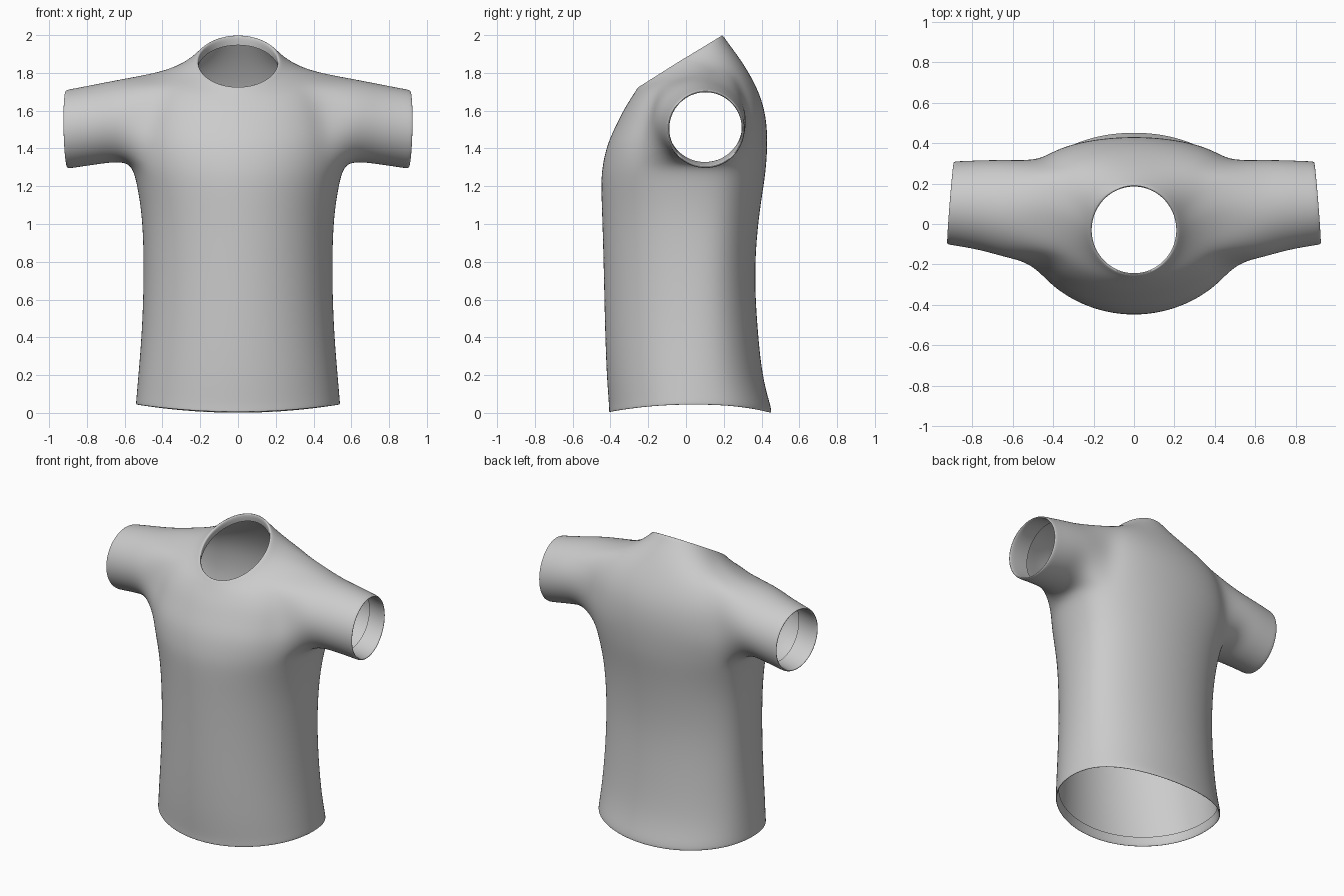
import bpy, bmesh
from math import sin, cos, pi, radians

if "Cube" in bpy.data.objects:
    bpy.data.objects.remove(bpy.data.objects["Cube"])

N = 24          # columns round the body
bm = bmesh.new()


def body_ring(level, q, p, grow=0, lift=0):
    """Ring from half width, side, front and back points; grow/lift offset it."""
    a, yc, zs, yf, zf, yb, zb = level
    ring = []
    for i in range(N):
        s = sin(2 * pi * i / N)
        ye, ze, k = (yb + grow, zb, q - .12 * (q < 1)) if s >= 0 else (yf - grow, zf, q)
        ring.append(bm.verts.new(((a + grow) * cos(2 * pi * i / N),
                                  yc + (ye - yc) * abs(s) ** k,
                                  zs + (ze - zs) * abs(s) ** p + lift)))
    return ring


# Trunk from hem to armpit: height, half width, front y, back y
TRUNK = [
    (.042, .547, -.414, .457),
    (.20, .533, -.424, .408),
    (.45, .512, -.434, .380),
    (.75, .503, -.440, .363),
    (1.03, .510, -.448, .386),
    (1.21, .540, -.455, .415),
    (1.305, .565, -.448, .427),
]
rings = []
for n, (z, a, yf, yb) in enumerate(TRUNK):
    dip = .041 * max(0, 1 - (z - .042) / .3)
    level = (a, .04 + .023 * z, z, yf, z - dip, yb, z - dip * 1.1)
    q = .95 - .25 * max(0, z - .9)
    if n == 0:      # hem fold
        rings.append(body_ring(level, q, 2, -.022, .06))
        rings.append(body_ring(level, q, 2, -.012, .003))
    rings.append(body_ring(level, q, 2))
    if n == 0:
        rings.append(body_ring(level, q, 2, -.003, .033))
H0 = len(rings) - 1     # armpit row
H4 = H0 + 4             # shoulder row

# Chest and shoulders: half width, side y z, front y z, back y z
CHEST = [
    (.550, .08, 1.42, -.422, 1.42, .434, 1.43),
    (.535, .09, 1.54, -.375, 1.52, .428, 1.55),
    (.510, .10, 1.67, -.335, 1.60, .403, 1.66),
    (.440, .09, 1.805, -.300, 1.655, .353, 1.77),
    (.320, .04, 1.833, -.278, 1.690, .285, 1.88),
    (.250, -.01, 1.855, -.266, 1.708, .220, 1.965),
    (.218, -.03, 1.872, -.252, 1.730, .194, 2.008),
]
for n, level in enumerate(CHEST):
    rings.append(body_ring(level, min(1, .70 + .09 * max(0, n - 2)), 1))
for grow, lift in ((-.009, -.018), (-.002, -.06)):      # neck fold
    rings.append(body_ring(CHEST[-1], 1, 1, grow, lift))

# Join the rings, leaving the two armholes open
hole = [c % N for c in range(-2, 2)] + [c for c in range(10, 14)]
for r in range(len(rings) - 1):
    for i in range(N):
        if not (H0 <= r < H4 and i in hole):
            j = (i + 1) % N
            bm.faces.new((rings[r][i], rings[r][j], rings[r + 1][j], rings[r + 1][i]))

# Sleeves, grown out of the armhole loops and folded in at the cuffs
loop = ([(0, c) for c in range(3)] + [(r, 2) for r in range(1, 4)]
        + [(4, c) for c in range(2, -3, -1)]
        + [(r, -2) for r in range(3, -1, -1)] + [(0, -1)])
SLEEVE = [  # x, centre y, radius y, centre z, radius z
    (.615, .073, .250, 1.550, .222),
    (.750, .093, .228, 1.528, .217),
    (.865, .102, .214, 1.508, .214),
    (.903, .104, .211, 1.502, .213),
    (.911, .104, .203, 1.502, .205),
    (.900, .104, .194, 1.502, .196),
    (.780, .100, .202, 1.522, .199),
]
for side in (1, -1):
    prev = [rings[H0 + r][(c if side == 1 else 12 - c) % N] for r, c in loop]
    for x, yc, ry, zc, rz in SLEEVE:
        cur = []
        for k in range(16):
            f = radians(-90 + 22.5 * k)
            y, z = yc + ry * cos(f), zc + rz * sin(f)
            tilt = (-.08 * (y - .1) + .02 * (z - 1.5)) if x > .8 else 0
            cur.append(bm.verts.new((side * (x + tilt), y, z)))
        for k in range(16):
            m = (k + 1) % 16
            bm.faces.new((prev[k], prev[m], cur[m], cur[k]))
        prev = cur

# Tidy up and smooth the shirt
bmesh.ops.delete(bm, geom=[v for v in bm.verts if not v.link_faces], context='VERTS')
bmesh.ops.recalc_face_normals(bm, faces=bm.faces[:])
for f in bm.faces:
    f.smooth = True
mesh = bpy.data.meshes.new("shirt")
bm.to_mesh(mesh)
bm.free()
shirt = bpy.data.objects.new("shirt", mesh)
bpy.context.collection.objects.link(shirt)
sub = shirt.modifiers.new("smooth_cloth", 'SUBSURF')
sub.levels = sub.render_levels = 3
